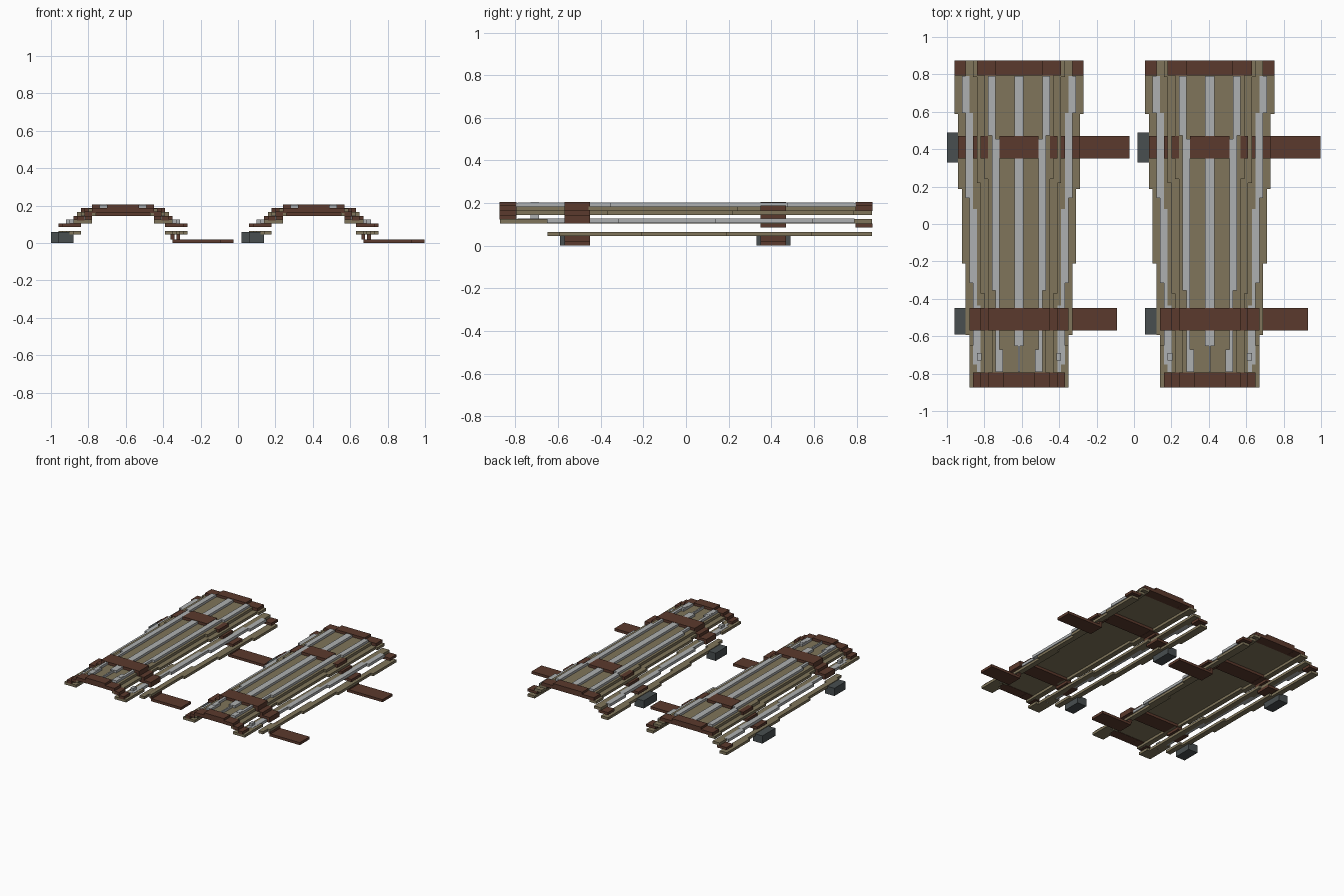
import bpy, bmesh

def material(name, rgb):
    m = bpy.data.materials.new(name)
    m.diffuse_color = (*rgb, 1)
    return m

OLIVE = material("olive cloth", (0.215, 0.178, 0.103))
STEEL = material("pale steel", (0.42, 0.435, 0.44))
LEATHER = material("brown leather", (0.105, 0.042, 0.026))
IRON = material("dark iron", (0.065, 0.077, 0.08))

def width(y):                       # half width of the tapered guard
    return 0.306 + 0.051 * y

def snap(x):                        # voxel grid with one column on the centre line
    return 0.0 if x <= 0 else 0.02 * round((x - 0.005) / 0.02) + 0.005

def both(x0, x1, y0, y1, z0, z1):   # box on both sides, or one across the middle
    if x0 <= 0:
        return [(-x1, x1, y0, y1, z0, z1)]
    return [(x0, x1, y0, y1, z0, z1), (-x1, -x0, y0, y1, z0, z1)]

def stave(f0, f1, y0, y1, z0, z1):  # tapering plate, stepped along its length
    out, n, start, last = [], 80, y0, None
    for i in range(n + 1):
        y = y0 + (y1 - y0) * i / n
        key = (snap(f0 * width(y)), snap(f1 * width(y)))
        if last and (key != last or i == n):
            out += both(*last, start, y, z0, z1)
            start = y
        last = key
    return out

def band(parts, y0, y1):            # stepped cross band
    w = width((y0 + y1) / 2)
    out = []
    for f0, f1, z0, z1 in parts:
        out += both(snap(f0 * w), snap(f1 * w), y0, y1, z0, z1)
    return out

def build(name, boxes, mat, cx):
    bm = bmesh.new()
    for x0, x1, y0, y1, z0, z1 in boxes:
        vs = bmesh.ops.create_cube(bm, size=1)["verts"]
        for v in vs:
            v.co = (cx + (x1 if v.co.x > 0 else x0),
                    y1 if v.co.y > 0 else y0,
                    z1 if v.co.z > 0 else z0)
    me = bpy.data.meshes.new(name)
    bm.to_mesh(me)
    bm.free()
    me.materials.append(mat)
    bpy.context.collection.objects.link(bpy.data.objects.new(name, me))

E = 0.873
for side, cx in (("left", -0.615), ("right", 0.405)):
    # cloth backing plates
    build(side + "_backing",
          stave(0, 0.55, -E, E, 0.165, 0.185)
          + stave(0.55, 0.68, -E, E, 0.145, 0.165)
          + stave(0.66, 0.80, -E, E, 0.105, 0.125)
          + stave(0.80, 0.99, -E, -0.65, 0.105, 0.125), OLIVE, cx)
    build(side + "_edge_strips", stave(0.84, 1.0, -0.65, E, 0.045, 0.065), OLIVE, cx)
    # steel splints
    build(side + "_splints",
          stave(0, 0.055, -0.79, 0.79, 0.18, 0.203)
          + stave(0.35, 0.47, -0.79, 0.79, 0.18, 0.203)
          + stave(0.76, 0.88, -0.79, 0.79, 0.106, 0.127), STEEL, cx)
    # small studs near the narrow end
    build(side + "_studs",
          both(0.09, 0.12, -0.73, -0.69, 0.18, 0.205)
          + both(0.2, 0.225, -0.73, -0.69, 0.12, 0.147), STEEL, cx)
    # leather end bands
    build(side + "_front_band",
          band([(0, 0.34, 0.163, 0.205), (0.34, 0.62, 0.162, 0.188),
                (0.62, 0.76, 0.143, 0.168), (0.76, 0.93, 0.122, 0.145)],
               -E - 0.001, -0.795), LEATHER, cx)
    build(side + "_back_band",
          band([(0, 0.35, 0.163, 0.205), (0.35, 0.65, 0.162, 0.188),
                (0.78, 1.0, 0.085, 0.105)], 0.795, E + 0.001), LEATHER, cx)
    # leather cross bands with lining below the shell
    build(side + "_lower_cross_band",
          band([(0, 0.42, 0.145, 0.205), (0.42, 0.62, 0.145, 0.205),
                (0.62, 0.76, 0.125, 0.168), (0.76, 0.93, 0.105, 0.145)],
               -0.57, -0.45), LEATHER, cx)
    build(side + "_upper_cross_band",
          band([(0, 0.32, 0.145, 0.206), (0.5, 0.62, 0.143, 0.188),
                (0, 0.52, 0.145, 0.166), (0.6, 0.72, 0.125, 0.146),
                (0.7, 1.0, 0.085, 0.105)], 0.35, 0.47), LEATHER, cx)
    # loose strap ends on the ground
    build(side + "_straps",
          [(0.265, 0.525, -0.57, -0.45, 0, 0.02), (0.255, 0.275, -0.57, -0.45, 0.02, 0.065),
           (0.285, 0.592, 0.35, 0.47, 0, 0.02), (0.285, 0.305, 0.35, 0.47, 0.02, 0.06)],
          LEATHER, cx)
    # buckles
    build(side + "_buckles",
          [(-0.345, -0.265, -0.59, -0.45, 0, 0.06),
           (-0.385, -0.305, 0.33, 0.49, 0, 0.06)], IRON, cx)
